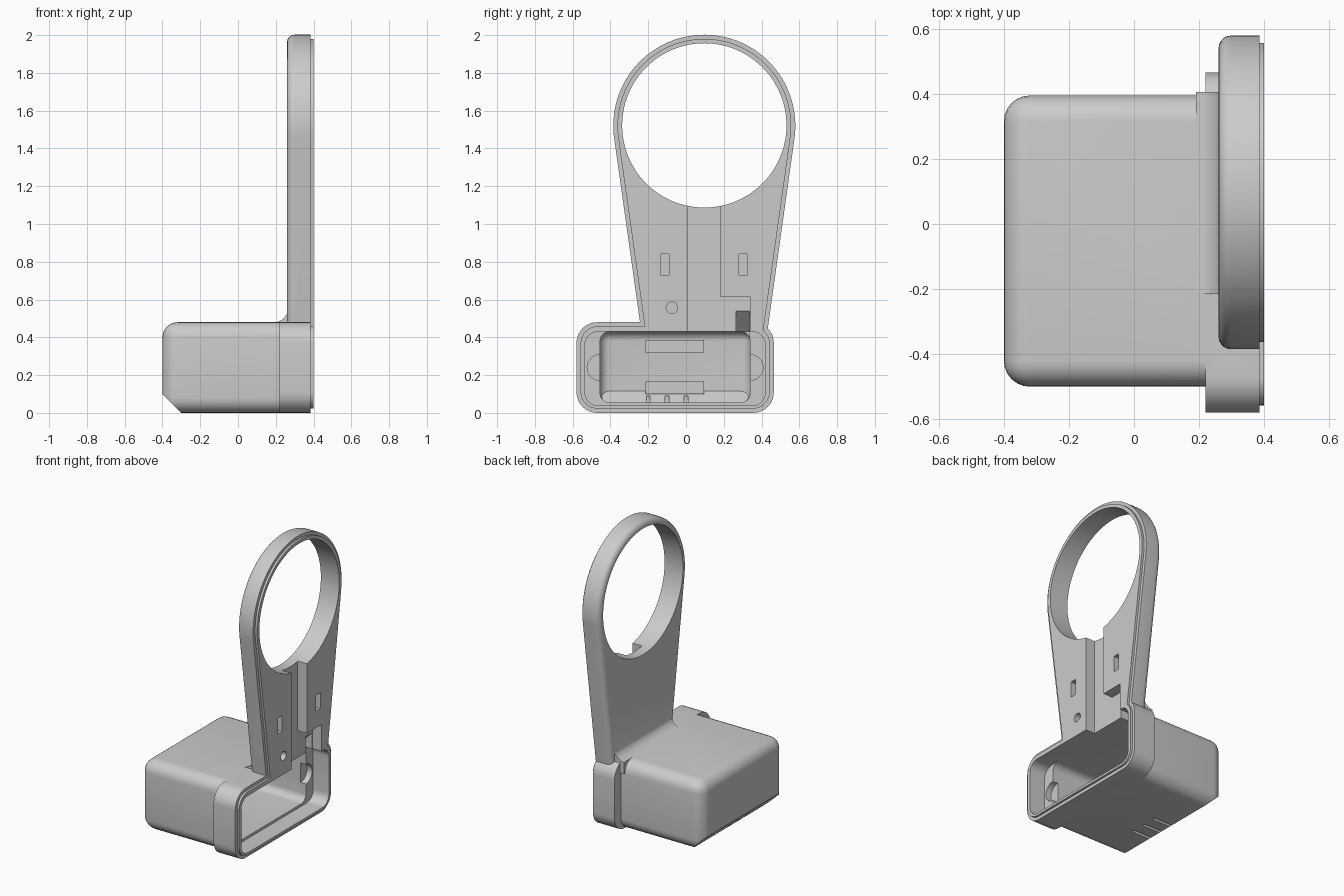
import bpy, bmesh, math

if "Cube" in bpy.data.objects:
    bpy.data.objects.remove(bpy.data.objects["Cube"])

CY, CZ = 0.097, 1.52          # ring centre (y, z)


def finish(bm, name):
    bmesh.ops.recalc_face_normals(bm, faces=bm.faces[:])
    me = bpy.data.meshes.new(name)
    bm.to_mesh(me)
    bm.free()
    ob = bpy.data.objects.new(name, me)
    bpy.context.collection.objects.link(ob)
    return ob


def prism(name, pts, a, b, axis='X', bevel=0):
    """Extrude a (y,z) outline along x, or an (x,z) outline along y."""
    bm = bmesh.new()
    put = (lambda p, t: (t, p[0], p[1])) if axis == 'X' else (lambda p, t: (p[0], t, p[1]))
    lo = [bm.verts.new(put(p, a)) for p in pts]
    hi = [bm.verts.new(put(p, b)) for p in pts]
    n = len(pts)
    cap = bm.faces.new(lo)
    bm.faces.new(hi[::-1])
    for i in range(n):
        bm.faces.new((lo[i], hi[i], hi[(i + 1) % n], lo[(i + 1) % n]))
    bmesh.ops.recalc_face_normals(bm, faces=bm.faces[:])
    if bevel:
        bmesh.ops.bevel(bm, geom=cap.edges[:], offset=bevel, segments=5,
                        profile=0.5, affect='EDGES')
    return finish(bm, name)


def arc(cy, cz, r, a0, a1, n):
    return [(cy + r * math.cos(math.radians(a0 + (a1 - a0) * i / n)),
             cz + r * math.sin(math.radians(a0 + (a1 - a0) * i / n))) for i in range(n + 1)]


def circle(cy, cz, r, n=32):
    return arc(cy, cz, r, 0, 360, n)[:-1]


def rect(y0, y1, z0, z1):
    return [(y0, z0), (y1, z0), (y1, z1), (y0, z1)]


def rrect(y0, y1, z0, z1, r):
    return (arc(y1 - r, z1 - r, r, 0, 90, 8) + arc(y0 + r, z1 - r, r, 90, 180, 8)
            + arc(y0 + r, z0 + r, r, 180, 270, 8) + arc(y1 - r, z0 + r, r, 270, 360, 8))


def neck_outline(d):
    """Ring with two tangent legs, inset by d."""
    pts = arc(CY, CZ, 0.482 - d, -8, 188, 64)
    t, drop = math.tan(math.radians(8)), 0.3
    (ry, rz), (ly, lz) = pts[0], pts[-1]
    return pts + [(ly + (lz - drop) * t, drop), (ry - (rz - drop) * t, drop)]


def block(name, x0, x1, y0, y1, z0, z1, r, cut):
    """Rounded block, open-side edges at x1 kept sharp, chamfered on x + z = cut."""
    ob = prism(name, rect(y0, y1, z0, z1), x0, x1)
    bm = bmesh.new()
    bm.from_mesh(ob.data)
    edges = [e for e in bm.edges if not all(v.co.x > x1 - 1e-4 for v in e.verts)]
    bmesh.ops.bevel(bm, geom=edges, offset=r, segments=6, profile=0.5, affect='EDGES')
    bmesh.ops.bisect_plane(bm, geom=bm.verts[:] + bm.edges[:] + bm.faces[:],
                           plane_co=(cut, 0, 0), plane_no=(-1, 0, -1), clear_outer=True)
    bmesh.ops.holes_fill(bm, edges=[e for e in bm.edges if e.is_boundary], sides=0)
    bmesh.ops.recalc_face_normals(bm, faces=bm.faces[:])
    bm.to_mesh(ob.data)
    bm.free()
    return ob


def combine(target, other, op):
    other.hide_render = True
    m = target.modifiers.new(op, 'BOOLEAN')
    m.operation, m.object, m.solver = op, other, 'EXACT'
    bpy.context.view_layer.objects.active = target
    bpy.ops.object.modifier_apply(modifier=m.name)
    bpy.data.objects.remove(other)


# Outer body: box, flange, ring neck, fillet at the neck root, raised lips
body = block("holder_body", -0.4, 0.3, -0.5, 0.395, 0, 0.48, 0.08, -0.3)
fillet = arc(0.19, 0.555, 0.075, 270, 350, 8) + [(0.3, 0.555), (0.3, 0.4), (0.19, 0.4)]
solids = [
    prism("flange", rrect(-0.58, 0.465, 0, 0.48, 0.11), 0.22, 0.385),
    prism("neck", neck_outline(0), 0.26, 0.385, bevel=0.038),
    prism("root_fillet", fillet, -0.215, 0.405, 'Y'),
    prism("flange_lip", rrect(-0.558, 0.443, 0.022, 0.458, 0.09), 0.37, 0.4),
    prism("neck_lip", neck_outline(0.022), 0.37, 0.4),
]
for s in solids:
    combine(body, s, 'UNION')

# Cutters: ring hole, stepped cavity, cable channel, pockets and vents
channel = [(0.01, 0.4), (0.34, 0.4), (0.34, 0.615), (0.18, 0.615), (0.18, 1.2), (0.01, 1.2)]
wedge = [(0.41, 0.54), (0.33, 0.54), (0.22, 0.43), (0.22, 0.4), (0.41, 0.4)]
cutters = [
    prism("ring_hole", circle(CY, CZ + 0.002, 0.435, 96), 0.1, 0.5),
    prism("front_cavity", rrect(-0.535, 0.42, 0.038, 0.43, 0.07), 0.28, 0.5),
    block("deep_cavity", -0.355, 0.45, -0.455, 0.34, 0.055, 0.43, 0.05, -0.24),
    prism("cable_channel", channel, 0.33, 0.5),
    prism("channel_ramp", wedge, 0.265, 0.335, 'Y'),
    prism("screw_hole", circle(-0.075, 0.557, 0.03), 0.33, 0.5),
]
for y in (-0.113, 0.303):
    cutters.append(prism("neck_slot", rect(y - 0.023, y + 0.023, 0.73, 0.84), 0.33, 0.5))
for y in (-0.455, 0.34):
    cutters.append(prism("side_notch", circle(y, 0.24, 0.068), 0.24, 0.3))
for y in (-0.2, -0.1, 0.0):
    cutters.append(prism("vent", rect(-0.34, -0.16, -0.1, 0.09), y - 0.01, y + 0.01, 'Y'))
for c in cutters:
    combine(body, c, 'DIFFERENCE')

# Ribs on the inner end wall
ribs = [prism("inner_rib", rect(-0.215, 0.095, z, z + 0.065), -0.365, -0.33)
        for z in (0.1, 0.32)]

# Smooth shading with sharp edges kept
for ob in [body] + ribs:
    bpy.ops.object.select_all(action='DESELECT')
    ob.select_set(True)
    bpy.context.view_layer.objects.active = ob
    bpy.ops.object.shade_smooth_by_angle(angle=math.radians(30))
